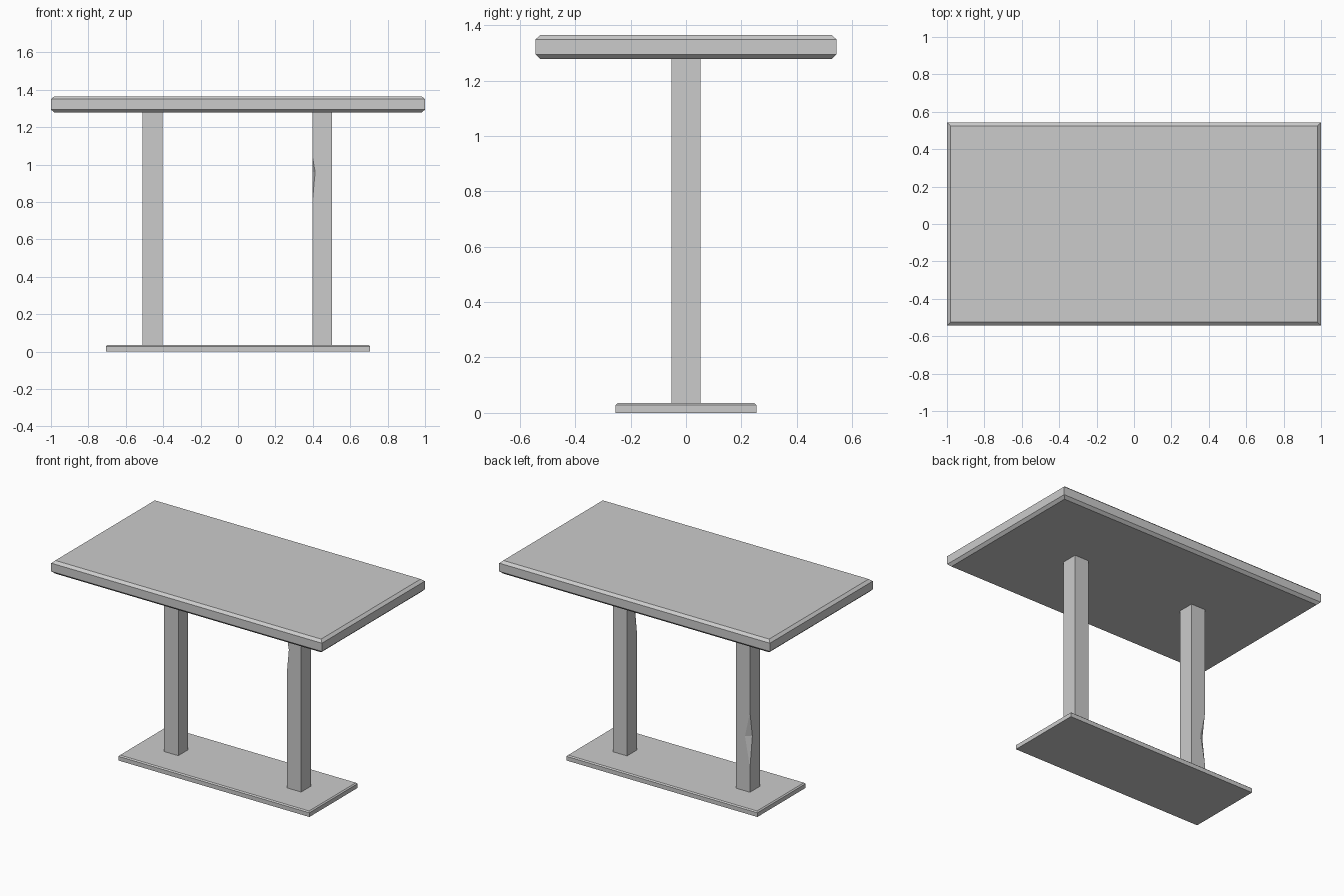
import bpy
import bmesh
from mathutils import Vector

cube = bpy.data.objects.get("Cube")
if cube:
    bpy.data.objects.remove(cube, do_unlink=True)

grey = bpy.data.materials.new("plain_grey")
grey.use_nodes = True
colour = (0.6, 0.6, 0.6, 1)
grey.diffuse_color = colour
grey.node_tree.nodes["Principled BSDF"].inputs["Base Color"].default_value = colour


def finish(name, bm):
    """Turn a bmesh into a named, flat-shaded object."""
    bmesh.ops.recalc_face_normals(bm, faces=bm.faces[:])
    mesh = bpy.data.meshes.new(name)
    bm.to_mesh(mesh)
    bm.free()
    mesh.materials.append(grey)
    obj = bpy.data.objects.new(name, mesh)
    bpy.context.collection.objects.link(obj)
    return obj


def slab(name, half_x, half_y, layers):
    """Stack rectangular rings, each given as (height, inset)."""
    bm = bmesh.new()
    rings = []
    for z, inset in layers:
        x, y = half_x - inset, half_y - inset
        corners = [(-x, -y), (x, -y), (x, y), (-x, y)]
        rings.append([bm.verts.new((cx, cy, z)) for cx, cy in corners])
    bm.faces.new(rings[0])
    bm.faces.new(rings[-1])
    for low, high in zip(rings, rings[1:]):
        for i in range(4):
            j = (i + 1) % 4
            bm.faces.new((low[i], low[j], high[j], high[i]))
    return finish(name, bm)


def leg(name, centre_x, side, chip_heights, chip_x, chip_y):
    """Square post with a two-facet chip cut from one inner or outer corner."""
    half, foot, head = 0.0525, 0.03, 1.285
    bm = bmesh.new()

    def vert(x, y, z):
        return bm.verts.new(Vector((centre_x + x, side * y, z)))

    plan = [(-half, half), (half, half), (half, -half), (-half, -half)]
    low = [vert(x, y, foot) for x, y in plan]
    high = [vert(x, y, head) for x, y in plan]
    bottom, middle, top = chip_heights
    chip_low = vert(-half, half, bottom)
    chip_high = vert(-half, half, top)
    on_front = vert(-half + chip_x, half, middle)
    on_side = vert(-half, half - chip_y, middle)

    # Caps and the two plain sides
    bm.faces.new(low)
    bm.faces.new(high)
    for i in (1, 2):
        bm.faces.new((low[i], low[i + 1], high[i + 1], high[i]))
    # Two sides notched by the chip, then its facets
    bm.faces.new((low[0], low[1], high[1], high[0], chip_high, on_front, chip_low))
    bm.faces.new((low[3], low[0], chip_low, on_side, chip_high, high[0], high[3]))
    bm.faces.new((chip_high, on_front, on_side))
    bm.faces.new((chip_low, on_side, on_front))
    return finish(name, bm)


# Tabletop, chamfered above and below
slab("tabletop", 1.0, 0.543,
     [(1.277, 0.018), (1.294, 0), (1.349, 0), (1.365, 0.018)])

# Base plate, chamfered above only
slab("base_plate", 0.706, 0.255, [(0, 0), (0.028, 0), (0.035, 0.008)])

# Legs, each with a worn corner
leg("left_leg", 0.451, -1, (0.81, 0.96, 1.04), 0.014, 0.03)
leg("right_leg", -0.457, 1, (0.2, 0.4, 0.57), 0.037, 0.025)
